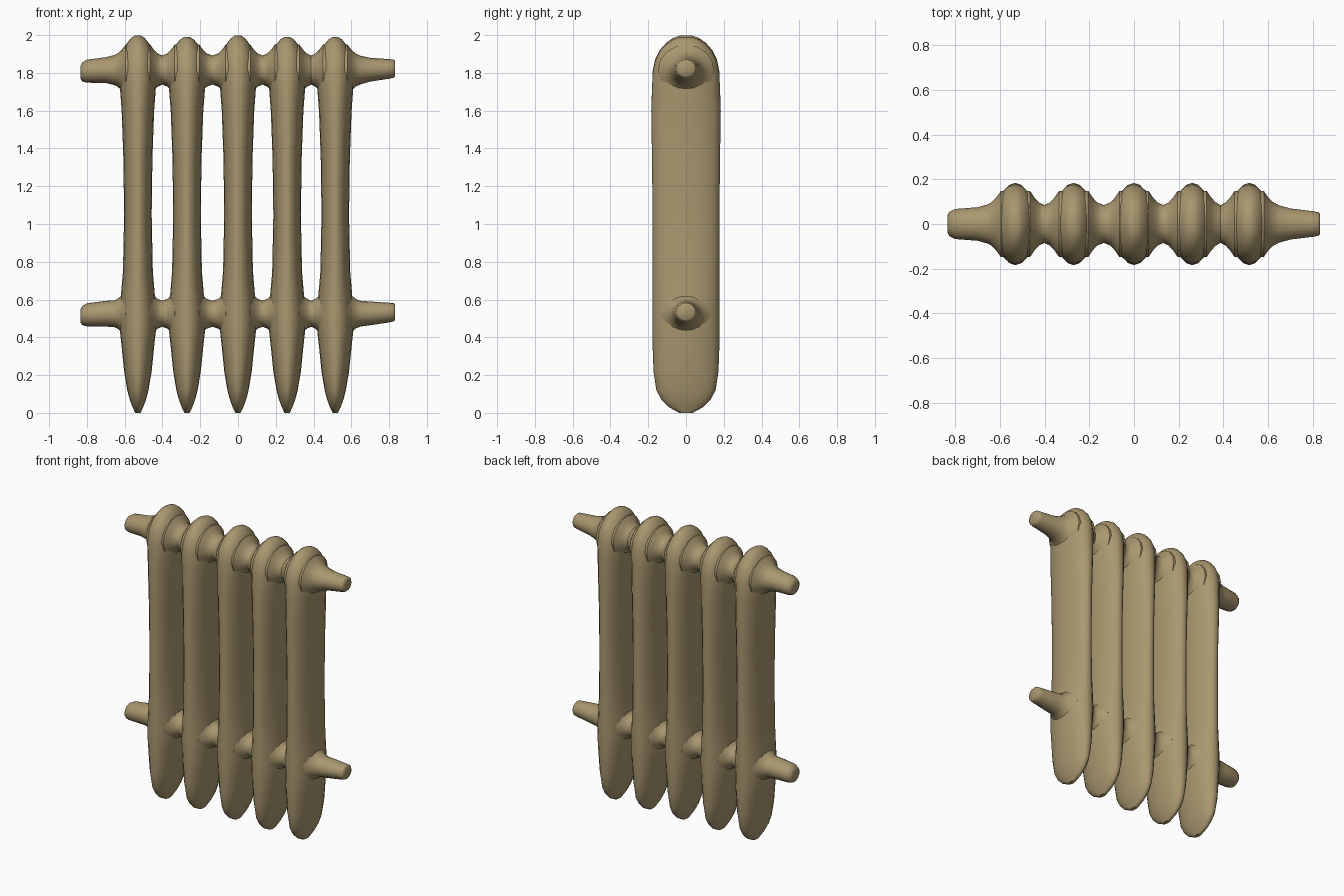
import bpy, bmesh, math

if "Cube" in bpy.data.objects:
    bpy.data.objects.remove(bpy.data.objects["Cube"])

mat = bpy.data.materials.new("aged_brass")
mat.diffuse_color = (0.40, 0.31, 0.16, 1)
mat.use_nodes = True
mat.node_tree.nodes["Principled BSDF"].inputs["Base Color"].default_value = mat.diffuse_color


def loft(name, rings, sides=20):
    """Skin a stack of rings; each ring is (centre, axis_u, axis_v)."""
    bm = bmesh.new()
    loops = []
    for c, u, v in rings:
        loop = []
        for i in range(sides):
            a = 2 * math.pi * i / sides
            loop.append(bm.verts.new([c[k] + u[k] * math.cos(a) + v[k] * math.sin(a) for k in range(3)]))
        loops.append(loop)
    for lo, hi in zip(loops, loops[1:]):
        for i in range(sides):
            j = (i + 1) % sides
            bm.faces.new((lo[i], lo[j], hi[j], hi[i]))
    bm.faces.new(loops[0][::-1])
    bm.faces.new(loops[-1])
    bmesh.ops.recalc_face_normals(bm, faces=bm.faces)
    me = bpy.data.meshes.new(name)
    bm.to_mesh(me)
    bm.free()
    me.materials.append(mat)
    ob = bpy.data.objects.new(name, me)
    bpy.context.collection.objects.link(ob)
    bpy.context.view_layer.objects.active = ob
    ob.select_set(True)
    bpy.ops.object.shade_smooth_by_angle(angle=math.radians(50))
    ob.select_set(False)
    return ob


# Columns: height, half width, half depth
COLUMN = [(0.0, .014, .035), (.03, .028, .09), (.07, .043, .13), (.12, .056, .157),
          (.22, .073, .172), (.36, .087, .177), (.44, .096, .178), (.53, .098, .178),
          (.62, .090, .177), (.75, .079, .177), (1.05, .073, .177), (1.35, .077, .180),
          (1.60, .086, .184), (1.72, .095, .180), (1.81, .100, .176), (1.87, .095, .164),
          (1.92, .078, .140), (1.96, .056, .105), (1.985, .036, .068), (1.997, .017, .033)]
CENTRES = [-.53, -.27, 0, .26, .515]
for n, cx in enumerate(CENTRES):
    k = 1.0 if n in (0, 2) else .996
    loft(f"column_{n + 1}", [((cx, 0, z * k), (w, 0, 0), (0, d, 0)) for z, w, d in COLUMN])

# Pipes: flared where they meet each column, tapered stubs at both ends
FLARE = [(.065, 1.75), (.085, 1.4), (.105, 1.14)]
for name, z, r in (("upper_pipe", 1.815, .077), ("lower_pipe", .525, .069)):
    prof = [(-.833, .035, -.012), (-.825, .050, -.010), (-.80, .061, -.006),
            (-.70, .068, 0)]
    prof += [(-.655, r * 1.03, 0), (-.64, r * 1.12, 0), (-.615, r * 1.4, 0), (-.595, r * 1.75, 0)]
    for a, b in zip(CENTRES, CENTRES[1:]):
        prof += [(a + o, r * f, 0) for o, f in FLARE]
        prof += [((a + b) / 2, r, 0)]
        prof += [(b - o, r * f, 0) for o, f in FLARE[::-1]]
    prof += [(.58, r * 1.75, 0), (.60, r * 1.4, 0), (.625, r * 1.12, 0), (.65, r * .98, 0),
             (.70, .063, .002), (.80, .052, .006), (.825, .048, .008), (.832, .040, .008)]
    loft(name, [((x, 0, z + dz), (0, rr * 1.1, 0), (0, 0, rr)) for x, rr, dz in prof], 16)
